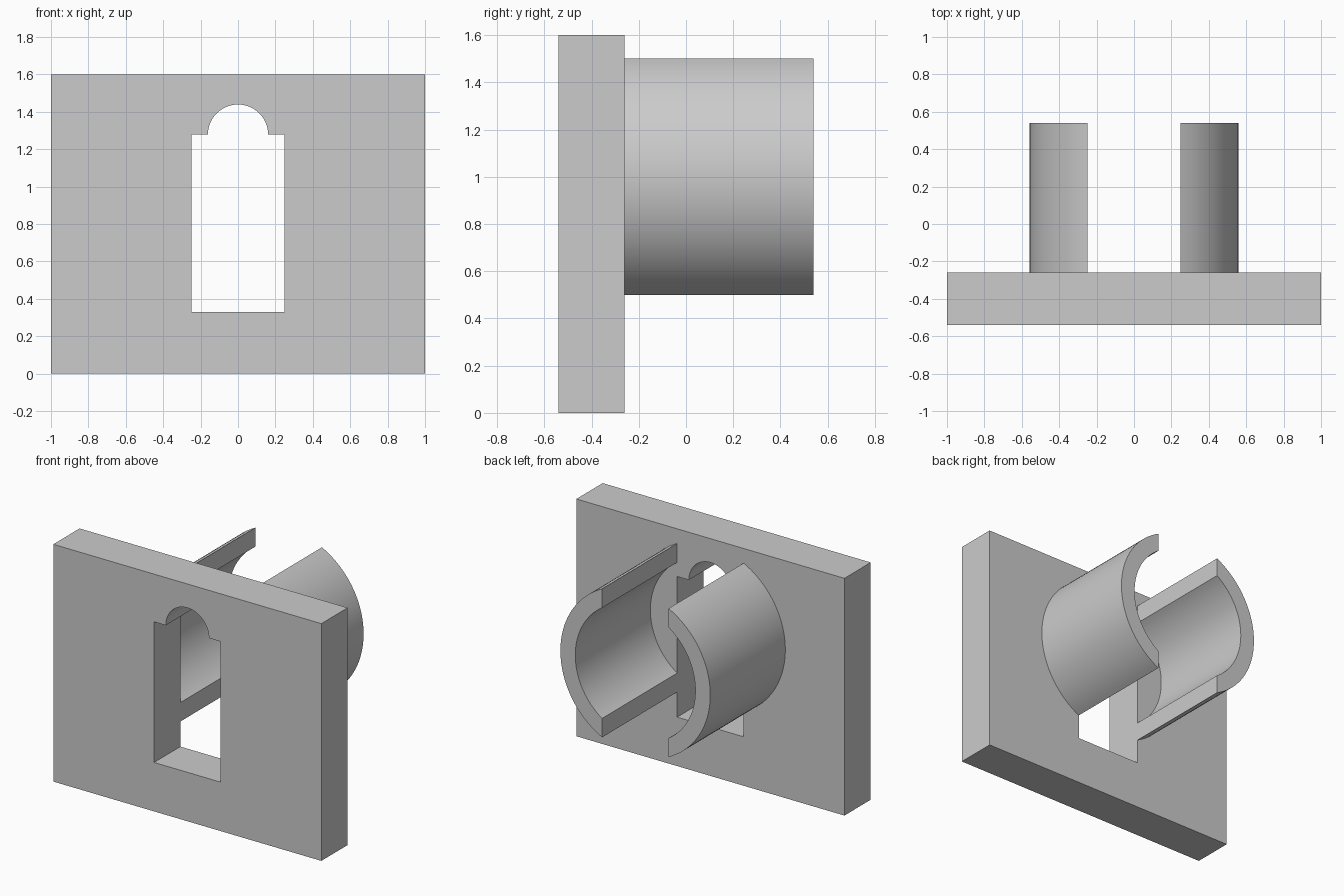
import bpy, bmesh
from math import sin, cos, pi, acos

old = bpy.data.objects.get("Cube")
if old:
    bpy.data.objects.remove(old, do_unlink=True)

FRONT, PLATE_BACK, BACK = -0.54, -0.26, 0.54
SLOT = 0.248                      # half width of the slot and of the gap between shells

grey = bpy.data.materials.new("light grey")
grey.use_nodes = True
colour = (0.6, 0.6, 0.6, 1)
grey.diffuse_color = colour
grey.node_tree.nodes["Principled BSDF"].inputs["Base Color"].default_value = colour


def arc(radius, z, start, end, steps):
    """Points of an arc in the xz plane."""
    angles = [start + (end - start) * i / steps for i in range(steps + 1)]
    return [(radius * cos(a), z + radius * sin(a)) for a in angles]


def prism(name, outline, y0, y1):
    """Extrude an xz outline along y."""
    bm = bmesh.new()
    face = bm.faces.new([bm.verts.new((x, y0, z)) for x, z in outline])
    new = bmesh.ops.extrude_face_region(bm, geom=[face])["geom"]
    moved = [v for v in new if isinstance(v, bmesh.types.BMVert)]
    bmesh.ops.translate(bm, verts=moved, vec=(0, y1 - y0, 0))
    bmesh.ops.recalc_face_normals(bm, faces=bm.faces)
    mesh = bpy.data.meshes.new(name)
    bm.to_mesh(mesh)
    bm.free()
    mesh.materials.append(grey)
    obj = bpy.data.objects.new(name, mesh)
    bpy.context.collection.objects.link(obj)
    return obj


def activate(obj):
    bpy.ops.object.select_all(action="DESELECT")
    obj.select_set(True)
    bpy.context.view_layer.objects.active = obj


# Wall plate with a keyhole-like slot
plate = prism("wall_plate", [(-1, 0), (1, 0), (1, 1.6), (-1, 1.6)], FRONT, PLATE_BACK)
slot = [(-SLOT, 0.33), (SLOT, 0.33), (SLOT, 1.278)]
slot += arc(0.161, 1.278, 0, pi, 32) + [(-SLOT, 1.278)]
cutter = prism("slot_cutter", slot, FRONT - 0.1, PLATE_BACK + 0.1)
cutter.hide_render = True
cut = plate.modifiers.new("slot", "BOOLEAN")
cut.operation, cut.solver, cut.object = "DIFFERENCE", "EXACT", cutter
activate(plate)
bpy.ops.object.modifier_apply(modifier=cut.name)
bpy.data.objects.remove(cutter, do_unlink=True)
bpy.ops.object.shade_smooth_by_angle(angle=pi / 6)

# Curved clip shells behind the plate, cut off flat along the slot sides
OUTER, INNER = 0.559, 0.448
outer_end, inner_end = acos(SLOT / OUTER), acos(SLOT / INNER)
section = arc(OUTER, 1, -outer_end, outer_end, 40) + arc(INNER, 1, inner_end, -inner_end, 40)
for name, side in (("left_shell", 1), ("right_shell", -1)):
    shell = prism(name, [(side * x, z) for x, z in section], PLATE_BACK, BACK)
    activate(shell)
    bpy.ops.object.shade_smooth_by_angle(angle=pi / 6)
